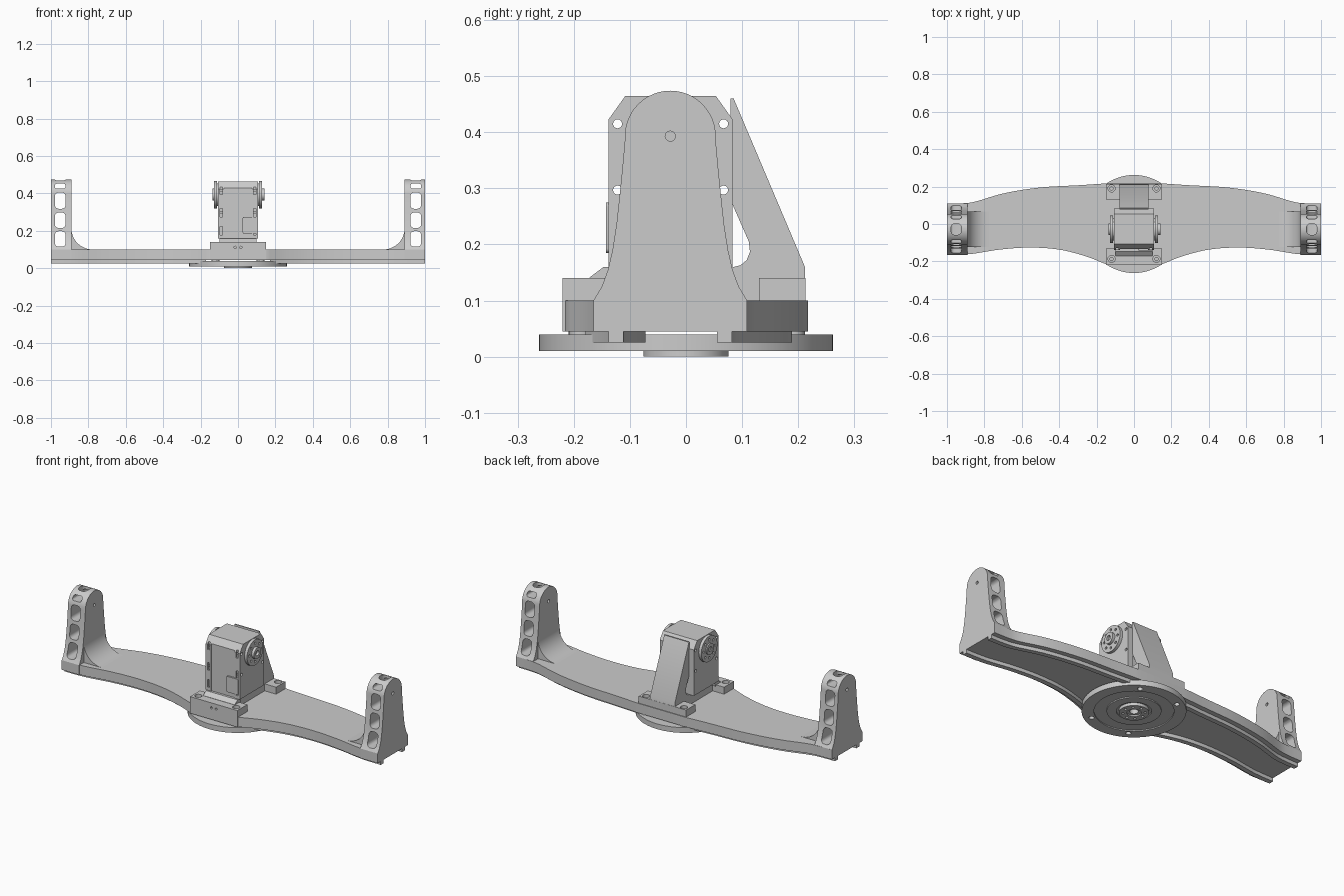
import bpy, bmesh, math
from mathutils import Vector

if "Cube" in bpy.data.objects:
    bpy.data.objects.remove(bpy.data.objects["Cube"])

CY = -0.028   # tilt-axis centre line in y
AZ = 0.393    # tilt-axis height


def finish(name, bm):
    bmesh.ops.recalc_face_normals(bm, faces=bm.faces)
    me = bpy.data.meshes.new(name)
    bm.to_mesh(me)
    bm.free()
    ob = bpy.data.objects.new(name, me)
    bpy.context.collection.objects.link(ob)
    return ob


def prism(name, pts, axis, a, b):
    """Extrude a 2D outline along an axis from a to b."""
    put = {'x': lambda u, v, t: (t, u, v), 'y': lambda u, v, t: (u, t, v),
           'z': lambda u, v, t: (u, v, t)}[axis]
    bm = bmesh.new()
    lo = [bm.verts.new(put(u, v, a)) for u, v in pts]
    hi = [bm.verts.new(put(u, v, b)) for u, v in pts]
    bm.faces.new(lo)
    bm.faces.new(hi)
    n = len(pts)
    for i in range(n):
        j = (i + 1) % n
        bm.faces.new((lo[i], lo[j], hi[j], hi[i]))
    return finish(name, bm)


def circle(cx, cy, r, n=32):
    return [(cx + r * math.cos(2 * math.pi * i / n), cy + r * math.sin(2 * math.pi * i / n)) for i in range(n)]


def rrect(x0, x1, y0, y1, r=0.0, n=5):
    if r == 0:
        return [(x0, y0), (x1, y0), (x1, y1), (x0, y1)]
    out = []
    for k, (cx, cy) in enumerate([(x1 - r, y1 - r), (x0 + r, y1 - r), (x0 + r, y0 + r), (x1 - r, y0 + r)]):
        for i in range(n + 1):
            t = math.pi / 2 * (k + i / n)
            out.append((cx + r * math.cos(t), cy + r * math.sin(t)))
    return out


def lathe(name, prof, n=72):
    bm = bmesh.new()
    rings = [[bm.verts.new((r * math.cos(2 * math.pi * i / n), r * math.sin(2 * math.pi * i / n), z))
              for i in range(n)] for r, z in prof]
    for k in range(len(rings)):
        A, B = rings[k], rings[(k + 1) % len(rings)]
        for i in range(n):
            j = (i + 1) % n
            bm.faces.new((A[i], A[j], B[j], B[i]))
    return finish(name, bm)


def apply(ob, mod):
    bpy.context.view_layer.objects.active = ob
    bpy.ops.object.modifier_apply(modifier=mod.name)


def cut(ob, pts, axis, a, b):
    c = prism('cutter', pts, axis, a, b)
    c.hide_render = True
    m = ob.modifiers.new('cut', 'BOOLEAN')
    m.operation, m.solver, m.object = 'DIFFERENCE', 'EXACT', c
    apply(ob, m)
    bpy.data.objects.remove(c)


def mirror(ob):
    m = ob.modifiers.new('mirror', 'MIRROR')
    m.use_mirror_merge = False
    apply(ob, m)


def spline(keys, x):
    """Smooth Catmull-Rom interpolation through (x, y) keys."""
    k = max(i for i in range(len(keys) - 1) if keys[i][0] <= x or i == 0)
    (x0, y0), (x1, y1) = keys[k], keys[k + 1]

    def slope(i):
        a, b = keys[max(i - 1, 0)], keys[min(i + 1, len(keys) - 1)]
        return (b[1] - a[1]) / (b[0] - a[0])
    h = x1 - x0
    t = (x - x0) / h
    return ((2*t**3 - 3*t**2 + 1) * y0 + (t**3 - 2*t**2 + t) * h * slope(k)
            + (3*t**2 - 2*t**3) * y1 + (t**3 - t**2) * h * slope(k + 1))


# Curved beam with two rails along its underside
back = [(0.15, 0.217), (0.3, 0.207), (0.47, 0.198), (0.6, 0.182), (0.72, 0.158), (0.86, 0.117), (0.93, 0.11), (1, 0.109)]
front = [(0.15, -0.215), (0.26, -0.172), (0.4, -0.137), (0.56, -0.126), (0.72, -0.137), (0.86, -0.159), (0.93, -0.164), (1, -0.165)]
xs = [0.15 + 0.85 * i / 40 for i in range(41)]
eb = [(x, spline(back, x)) for x in xs]
ef = [(x, spline(front, x)) for x in xs]
flip = lambda pts: [(-x, y) for x, y in reversed(pts)]
prism('beam', ef + eb[::-1] + flip(eb[::-1]) + flip(ef), 'z', 0.045, 0.10)
for nm, edge, s in (('back_rail', eb, -1), ('front_rail', ef, 1)):
    e = [p for p in edge if p[0] > 0.16]
    o = [(x, y + s * 0.027) for x, y in e]
    i = [(x, y + s * 0.054) for x, y in e]
    mirror(prism(nm, o + i[::-1], 'z', 0.025, 0.0455))

# Turntable disc with stepped rings, bolt holes and centre bore
disc = lathe('turntable_disc', [(0.022, 0.04), (0.262, 0.04), (0.262, 0.01), (0.2, 0.01), (0.2, 0.016),
                                (0.137, 0.016), (0.137, 0.01), (0.088, 0.01), (0.088, 0.016), (0.076, 0.016),
                                (0.076, 0.0), (0.036, 0.0), (0.036, 0.008), (0.022, 0.008)])
bolts = [(x, y) for x in (-0.12, 0.12) for y in (-0.187, 0.19)]
for x, y in bolts:
    cut(disc, circle(x, y, 0.014, 20), 'z', -0.02, 0.03)
    prism('spacer', circle(x, y, 0.022, 24), 'z', 0.035, 0.05)
for i in range(8):
    t = math.pi / 4 * i
    cut(disc, circle(0.056 * math.cos(t), 0.056 * math.sin(t), 0.007, 12), 'z', -0.02, 0.02)

# End towers: flared arch outline, side windows, top slot and pin hole
side = [(0.137, 0.045), (0.137, 0.1), (0.122, 0.125), (0.111, 0.155), (0.103, 0.19), (0.096, 0.235),
        (0.090, 0.29), (0.085, 0.34), (0.081, 0.385)]
arc = [(0.081 * math.cos(t), AZ + 0.081 * math.sin(t)) for t in [math.pi * i / 24 for i in range(1, 24)]]
outline = side + arc + [(-u, v) for u, v in reversed(side)]
tower = prism('end_tower', [(CY + u, v) for u, v in outline], 'x', 0.89, 1.0)
for z0, z1 in ((0.115, 0.198), (0.215, 0.298), (0.318, 0.405), (0.425, 0.452)):
    r = min(0.02, (z1 - z0) / 2 - 0.002)
    cut(tower, rrect(0.922, 0.979, z0, z1, r), 'y', -0.3, 0.3)
cut(tower, rrect(0.923, 0.978, CY - 0.03, CY + 0.03, 0.02), 'z', 0.44, 0.6)
cut(tower, circle(CY, AZ, 0.009, 20), 'x', 0.8, 1.1)
mirror(tower)

# Concave gussets where towers meet the beam
q = [math.pi / 2 * i / 12 for i in range(13)]
gus = [(0.9, 0.095), (0.775, 0.095)] + [(0.775 + 0.115 * math.sin(t), 0.21 - 0.11 * math.cos(t)) for t in q] + [(0.9, 0.21)]
mirror(prism('tower_gusset', gus, 'y', CY - 0.095, CY + 0.095))

# Mounting pads with counterbored bolts
for nm, y0, y1, z0 in (('front_pad', -0.22, -0.13, 0.045), ('rear_pad', 0.13, 0.213, 0.095)):
    pad = prism(nm, rrect(-0.15, 0.15, y0, y1), 'z', z0, 0.14)
    for x, y in bolts:
        if y0 < y < y1:
            cut(pad, circle(x, y, 0.019, 24), 'z', 0.12, 0.2)
            cut(pad, circle(x, y, 0.009, 16), 'z', 0.105, 0.2)
    if y0 < 0:
        for x in (-0.015, 0.015):
            cut(pad, circle(x, 0.112, 0.006, 12), 'y', -0.3, -0.2)

# Motor bracket: sloped rear brace, base and front lip
prism('motor_bracket', [(0.079, 0.46), (0.085, 0.46), (0.212, 0.16), (0.212, 0.098), (-0.13, 0.098), (-0.13, 0.16),
                        (0.085, 0.16), (0.097, 0.163), (0.108, 0.172), (0.114, 0.187), (0.112, 0.205), (0.079, 0.28)],
      'x', -0.078, 0.078)
prism('bracket_front_lip', [(-0.172, 0.135), (-0.172, 0.141), (-0.147, 0.16), (-0.12, 0.16), (-0.12, 0.135)], 'x', -0.1, 0.1)

# Motor: core casing between two chamfered side covers
y0, y1, z0, z1 = -0.138, 0.083, 0.16, 0.465


def casing(d, c):
    return [(y0 + d, z0), (y1 - d, z0), (y1 - d, z1 - 1.4 * c), (y1 - d - c, z1), (y0 + d + c, z1), (y0 + d, z1 - 1.4 * c)]


holes = [(y, z) for y in (-0.122, 0.067) for z in (0.297, 0.415)]
core = prism('motor_core', casing(0.005, 0.025), 'x', -0.076, 0.076)
cover = prism('motor_side_cover', casing(0, 0.03), 'x', 0.075, 0.108)
for y, z in holes:
    cut(core, circle(y, z, 0.008, 16), 'x', -0.2, 0.2)
    cut(cover, circle(y, z, 0.008, 16), 'x', 0, 0.2)
for z in (0.2, 0.297, 0.415):   # screw notches in the front edge
    cut(cover, rrect(0.083, 0.096, z - 0.022, z + 0.022), 'y', -0.2, -0.129)
mirror(cover)
prism('motor_connector', rrect(0.025, 0.1, 0.185, 0.275, 0.008), 'y', -0.143, -0.12)

# Output horns on both motor sides
for nm, s in (('left_horn', -1), ('right_horn', 1)):
    horn = prism(nm, circle(CY, AZ, 0.073, 48), 'x', s * 0.112, s * 0.128)
    for i in range(8):
        t = math.pi / 4 * i
        cut(horn, circle(CY + 0.052 * math.cos(t), AZ + 0.052 * math.sin(t), 0.007, 12), 'x', s * 0.118, s * 0.15)
    prism(nm + '_boss', circle(CY, AZ, 0.06, 40), 'x', s * 0.1, s * 0.113)
    hub = prism(nm + '_hub', circle(CY, AZ, 0.032, 32), 'x', s * 0.127, s * (0.143 if s > 0 else 0.135))
    cut(hub, circle(CY, AZ, 0.014, 20), 'x', s * 0.13, s * 0.2)

# Smooth curved walls, keep hard edges
for ob in bpy.data.objects:
    ob.select_set(ob.type == 'MESH')
bpy.ops.object.shade_smooth_by_angle(angle=math.radians(30))
